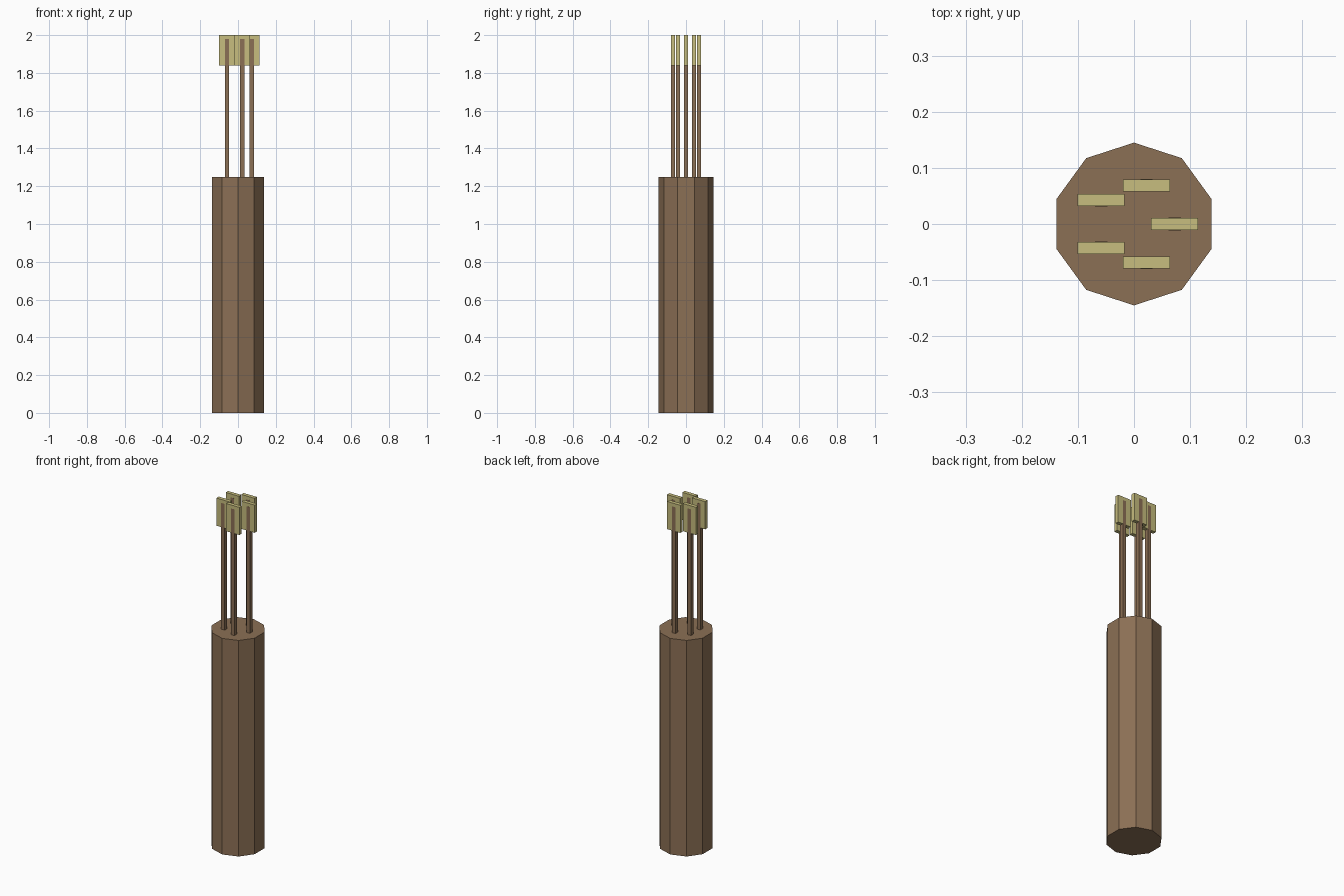
import bpy
from math import cos, sin, tau

cube = bpy.data.objects.get("Cube")
if cube:
    bpy.data.objects.remove(cube, do_unlink=True)


def material(name, colour):
    mat = bpy.data.materials.new(name)
    mat.use_nodes = True
    mat.diffuse_color = colour
    bsdf = next(n for n in mat.node_tree.nodes if n.type == 'BSDF_PRINCIPLED')
    bsdf.inputs["Base Color"].default_value = colour
    return mat


brown = material("leather_brown", (0.26, 0.16, 0.09, 1))
straw = material("straw_yellow", (0.57, 0.51, 0.21, 1))


def box(name, x, y, size, bottom, top, mat):
    bpy.ops.mesh.primitive_cube_add(size=1, location=(x, y, (bottom + top) / 2))
    obj = bpy.context.object
    obj.name = name
    obj.scale = (size[0], size[1], top - bottom)
    bpy.ops.object.transform_apply(location=False, rotation=False, scale=True)
    obj.data.materials.append(mat)


# Ten-sided quiver body with points toward front and back
RADIUS, HEIGHT = 0.145, 1.25
bpy.ops.mesh.primitive_cylinder_add(vertices=10, radius=RADIUS, depth=HEIGHT,
                                    location=(0, 0, HEIGHT / 2))
quiver = bpy.context.object
quiver.name = "quiver"
quiver.data.materials.append(brown)

# Ring of five arrows, each a square shaft with a flat fletching;
# the shaft stands just proud of the fletching so it shows on both faces
for i in range(5):
    x = RADIUS / 2 * cos(tau * i / 5)
    y = RADIUS / 2 * sin(tau * i / 5)
    box(f"arrow_shaft_{i + 1}", x, y, (0.022, 0.0225), HEIGHT - 0.1, 1.98, brown)
    box(f"arrow_fletching_{i + 1}", x, y, (0.084, 0.0215), 1.84, 2.0, straw)
